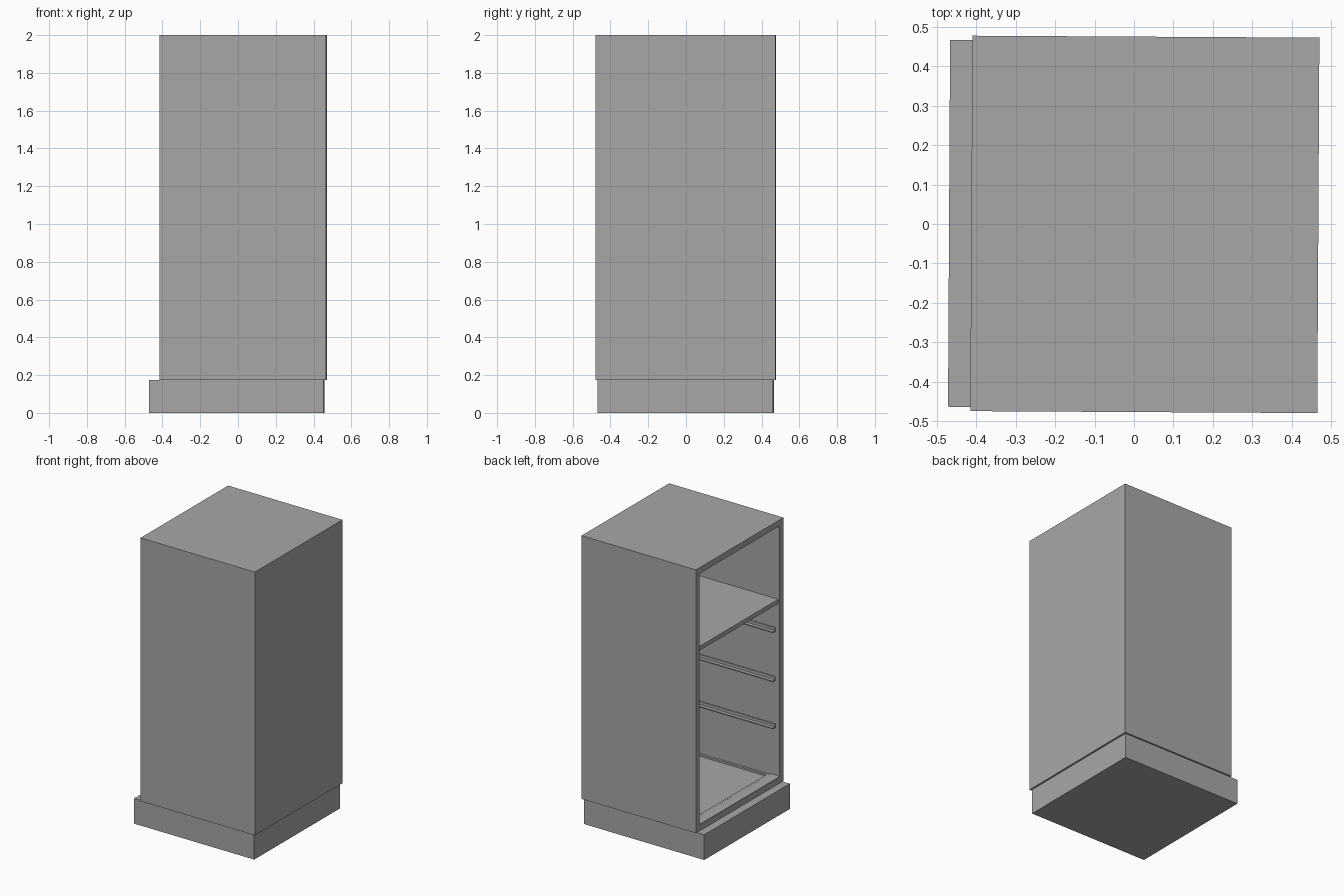
import bpy, bmesh, math
from mathutils import Matrix, Vector

default = bpy.data.objects.get("Cube")
if default:
    bpy.data.objects.remove(default, do_unlink=True)

grey = bpy.data.materials.new("plain grey")
grey.use_nodes = True
GREY = (0.39, 0.39, 0.39, 1)
grey.diffuse_color = GREY
grey.node_tree.nodes["Principled BSDF"].inputs["Base Color"].default_value = GREY

TURN = math.radians(-0.32)           # the whole cabinet stands slightly turned
BODY = Vector((0.0275, -0.001, 0))   # body centre
BASE = Vector((-0.007, -0.001, 0))   # plinth centre
HX, HY = 0.44, 0.476                 # body half width and half depth
BOTTOM, TOP, WALL = 0.175, 2.0, 0.042


def box_mesh(lo, hi):
    lo, hi = Vector(lo), Vector(hi)
    bm = bmesh.new()
    size = Matrix.Diagonal((*(hi - lo), 1))
    bmesh.ops.create_cube(bm, size=1, matrix=Matrix.Translation((lo + hi) / 2) @ size)
    return bm


def finish(bm, name, centre=BODY):
    bmesh.ops.recalc_face_normals(bm, faces=bm.faces)
    mesh = bpy.data.meshes.new(name)
    bm.to_mesh(mesh)
    bm.free()
    mesh.materials.append(grey)
    obj = bpy.data.objects.new(name, mesh)
    obj.location = centre
    obj.rotation_euler.z = TURN
    bpy.context.collection.objects.link(obj)
    return obj


def facing(bm, direction, key):
    faces = [f for f in bm.faces if f.normal.dot(Vector(direction)) > 0.9]
    return min(faces, key=key)


# Plinth, sticking out under the open side
finish(box_mesh((-0.462, -0.465, 0), (0.462, 0.465, BOTTOM)), "plinth", BASE)

# Hollow cabinet, open on one side
bm = box_mesh((-HX, -HY, BOTTOM), (HX, HY, TOP))
bm.normal_update()
mouth = facing(bm, (-1, 0, 0), lambda f: f.calc_center_median().x)
bmesh.ops.inset_individual(bm, faces=[mouth], thickness=WALL, use_even_offset=True)
ext = bmesh.ops.extrude_discrete_faces(bm, faces=[mouth])
bmesh.ops.translate(bm, verts=ext["faces"][0].verts, vec=(2 * HX - WALL, 0, 0))

# Shallow recessed pan in the cabinet floor
bm.normal_update()
floor = facing(bm, (0, 0, 1), lambda f: f.calc_center_median().z)
bmesh.ops.inset_individual(bm, faces=[floor], thickness=0.016, use_even_offset=True)
for v in floor.verts:
    if v.co.x < 0:
        v.co.x = -HX + 0.09
pan = bmesh.ops.extrude_discrete_faces(bm, faces=[floor])
bmesh.ops.translate(bm, verts=pan["faces"][0].verts, vec=(0, 0, -0.012))
finish(bm, "cabinet_shell")

# Rounded sill along the opening
bm = bmesh.new()
shape = (Matrix.Translation((-HX + 0.04, 0, BOTTOM + WALL))
         @ Matrix.Diagonal((0.035, 1, 0.007, 1)) @ Matrix.Rotation(math.pi / 2, 4, "X"))
bmesh.ops.create_cone(bm, cap_ends=True, segments=24, radius1=1, radius2=1,
                      depth=2 * (HY - WALL), matrix=shape)
sill = finish(bm, "rounded_sill")
bpy.context.view_layer.objects.active = sill
sill.select_set(True)
bpy.ops.object.shade_smooth_by_angle(angle=math.radians(40))
sill.select_set(False)

# Fixed shelf below the upper compartment
finish(box_mesh((-HX + 0.01, -HY + WALL, 1.417), (HX - WALL, HY - WALL, 1.447)), "upper_shelf")

# Angle rails in pairs on both side walls
for level, z in zip(("upper", "middle", "lower"), (1.22, 0.88, 0.553)):
    for side, s in (("front", -1), ("rear", 1)):
        wall = s * (HY - WALL)
        for part, out, height in (("ledge", 0.032, 0.007), ("flange", 0.007, 0.026)):
            y0, y1 = sorted((wall, wall - s * out))
            bm = box_mesh((-HX + 0.03, y0, z), (HX - WALL, y1, z + height))
            finish(bm, f"{level}_{side}_rail_{part}")
